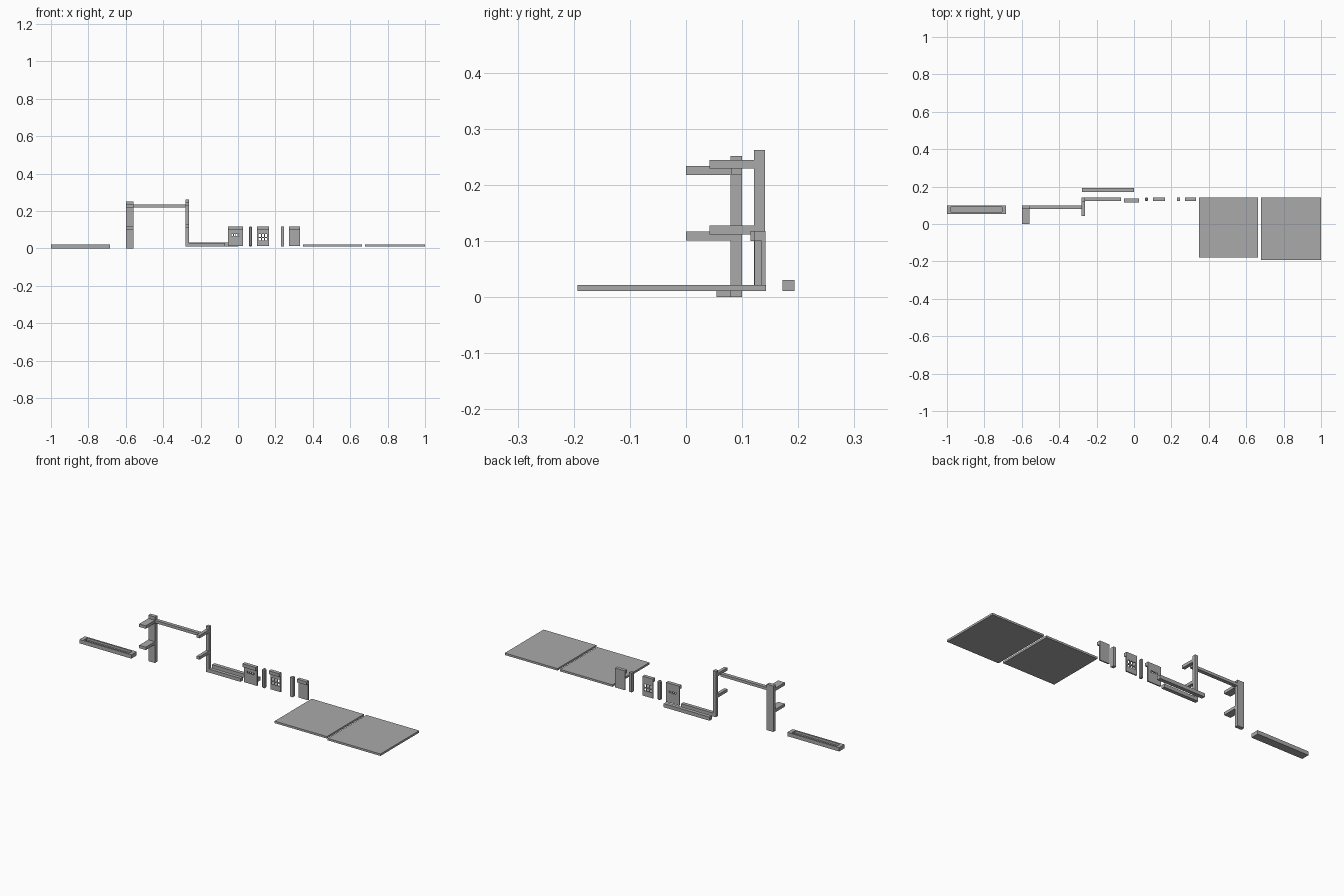
import bpy
import bmesh

cube = bpy.data.objects.get("Cube")
if cube:
    bpy.data.objects.remove(cube, do_unlink=True)

grey = bpy.data.materials.new("plain_grey")
grey.use_nodes = True
grey.diffuse_color = (0.4, 0.4, 0.4, 1)
grey.node_tree.nodes["Principled BSDF"].inputs["Base Color"].default_value = (0.4, 0.4, 0.4, 1)


def finish(name, bm):
    bmesh.ops.recalc_face_normals(bm, faces=bm.faces)
    mesh = bpy.data.meshes.new(name)
    bm.to_mesh(mesh)
    bm.free()
    mesh.materials.append(grey)
    obj = bpy.data.objects.new(name, mesh)
    bpy.context.collection.objects.link(obj)
    return obj


def box_bm(x, y, z):
    bm = bmesh.new()
    bmesh.ops.create_cube(bm, size=1)
    for v in bm.verts:
        for i, (lo, hi) in enumerate((x, y, z)):
            v.co[i] = lo if v.co[i] < 0 else hi
    return bm


def box(name, x, y, z):
    return finish(name, box_bm(x, y, z))


def sheet(name, xs, zs, holes, front, back):
    """Upright sheet on a cell grid, leaving out the hole cells."""
    bm = bmesh.new()
    grid = [[bm.verts.new((x, front, z)) for z in zs] for x in xs]
    for i in range(len(xs) - 1):
        for j in range(len(zs) - 1):
            if not (i in holes[0] and j in holes[1]):
                bm.faces.new((grid[i][j], grid[i + 1][j], grid[i + 1][j + 1], grid[i][j + 1]))
    extruded = bmesh.ops.extrude_face_region(bm, geom=list(bm.faces), use_keep_orig=True)
    for v in extruded["geom"]:
        if isinstance(v, bmesh.types.BMVert):
            v.co.y = back
    finish(name, bm)


# Base channel with a long slot in its top
bm = box_bm((-1, -0.685), (0.054, 0.1), (0, 0.021))
top = max(bm.faces, key=lambda f: f.calc_center_median().z)
bmesh.ops.inset_individual(bm, faces=[top], thickness=0.013)
for v in top.verts:
    v.co.x += 0.012 if v.co.x < -0.84 else -0.012
slot = bmesh.ops.extrude_discrete_faces(bm, faces=[top])["faces"][0]
for v in slot.verts:
    v.co.z -= 0.012
finish("slotted_channel", bm)

# Wide post with two arms
box("wide_post", (-0.6, -0.56), (0.079, 0.1), (0, 0.252))
for name, z in (("upper", 0.218), ("lower", 0.101)):
    box(f"wide_post_{name}_arm", (-0.6, -0.56), (0, 0.079), (z, z + 0.016))

# Cross beam
box("cross_beam", (-0.56, -0.28), (0.08, 0.1), (0.219, 0.234))

# Narrow post with two arms
box("narrow_post", (-0.28, -0.262), (0.121, 0.141), (0.011, 0.262))
for name, z in (("upper", 0.229), ("lower", 0.112)):
    box(f"narrow_post_{name}_arm", (-0.28, -0.262), (0.042, 0.121), (z, z + 0.016))

# Floor rails
box("front_rail", (-0.262, -0.07), (0.122, 0.142), (0.011, 0.03))
box("back_rail", (-0.278, 0), (0.172, 0.193), (0.011, 0.031))

# Small posts, the first with clipped corners
post = box("clipped_small_post", (0.058, 0.076), (0.122, 0.142), (0.011, 0.117))
bevel = post.modifiers.new("clipped_corners", "BEVEL")
bevel.width = 0.005
box("square_small_post", (0.23, 0.247), (0.122, 0.142), (0.011, 0.117))

# Panels with a deeper header along the top
panels = (
    ("vent_panel", -0.054, 0.027, 0.115,
     [-0.034, -0.026, -0.022, -0.014, -0.01, -0.002, 0.002, 0.008], [0.067, 0.077]),
    ("window_panel", 0.102, 0.165, 0.122,
     [0.11, 0.122, 0.127, 0.139, 0.144, 0.156], [0.041, 0.055, 0.06, 0.078]),
    ("plain_panel", 0.272, 0.331, 0.122, [], []),
)
for name, left, right, front, cuts_x, cuts_z in panels:
    back = front + 0.02
    box(name + "_header", (left, right), (front, back), (0.1, 0.118))
    sheet(name, [left] + cuts_x + [right], [0.012] + cuts_z + [0.1],
          (range(1, len(cuts_x), 2), range(1, len(cuts_z), 2)), back - 0.007, back)

# Floor plates
box("inner_floor_plate", (0.347, 0.664), (-0.178, 0.143), (0.011, 0.022))
box("outer_floor_plate", (0.68, 1), (-0.193, 0.143), (0.011, 0.022))
